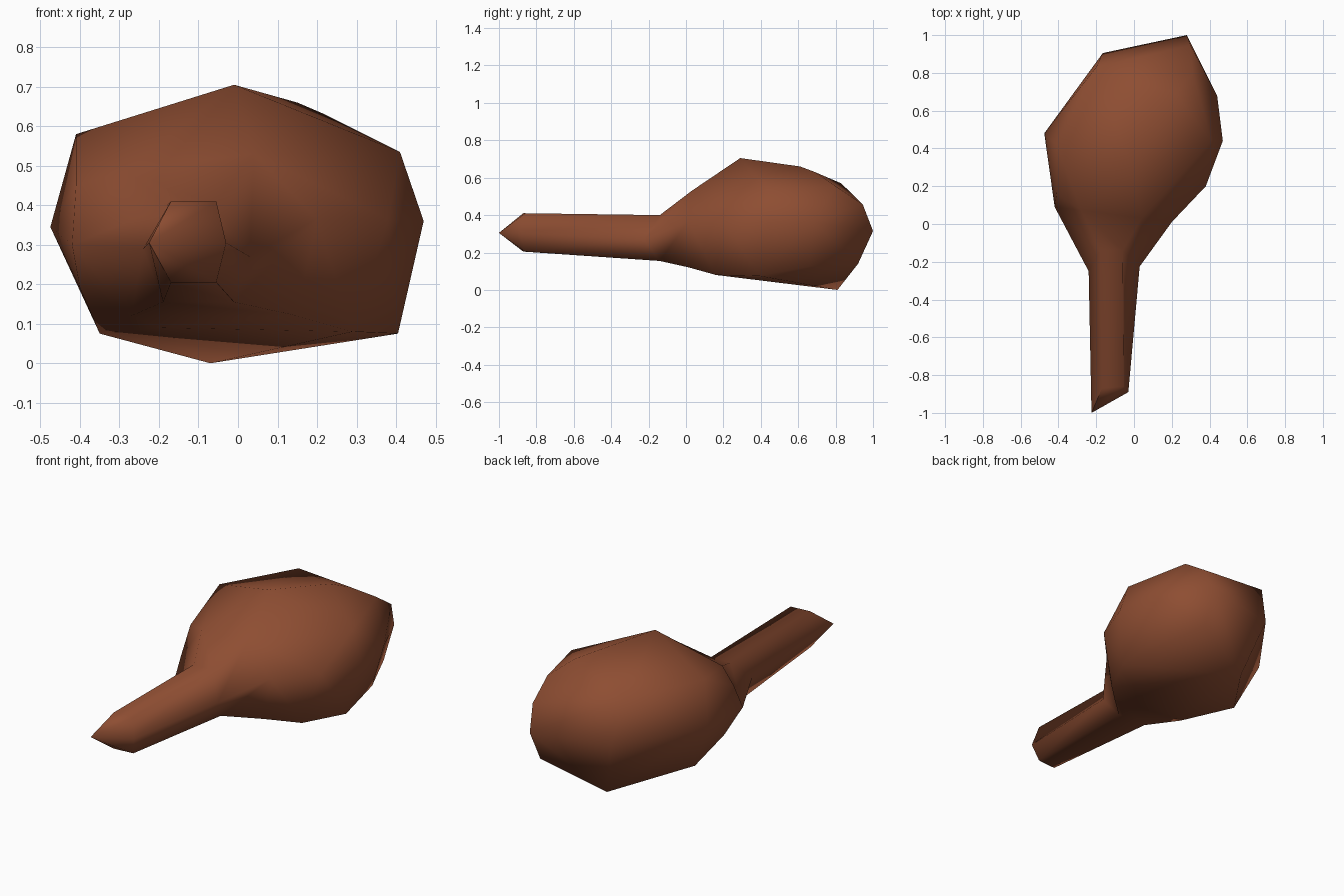
import bpy, bmesh, math

cube = bpy.data.objects.get("Cube")
if cube:
    bpy.data.objects.remove(cube, do_unlink=True)

# Roasted brown colour
brown = bpy.data.materials.new("roasted_brown")
brown.use_nodes = True
colour = (0.27, 0.075, 0.032, 1)
brown.diffuse_color = colour
brown.node_tree.nodes["Principled BSDF"].inputs["Base Color"].default_value = colour

bm = bmesh.new()


def ring(points):
    return [bm.verts.new(p) for p in points]


def bridge(a, b):
    for i in range(len(a)):
        j = (i + 1) % len(a)
        bm.faces.new((a[i], a[j], b[j], b[i]))


# Shoulder: a tilted six-sided ring where the bone enters the meat
outline = [(-.42, .30), (-.28, .49), (.04, .53), (.2, .365), (.15, .12), (-.27, .12)]
shoulder = ring([(x, .036 - .129 * x, z) for x, z in outline])

# Meat: the rounded, faceted bulk, closed round its key corners
bulk = ring([
    (-.01, .29, .705), (.15, .61, .66), (.22, .69, .63), (-.41, .42, .58),
    (-.41, .16, .45), (.41, .44, .535), (.47, .44, .36), (.44, .68, .36),
    (.38, .2, .365), (-.475, .48, .345), (-.40, .23, .19),
    (.28, 1, .315), (.3, .945, .457), (.31, .8, .555), (.27, .92, .14),
    (-.2, .83, .57), (-.165, .905, .325),
    (-.07, .81, 0), (-.35, .42, .075), (.405, .39, .075), (.29, .16, .08),
    (-.2, .16, .09), (.38, .66, .125),
])
bmesh.ops.convex_hull(bm, input=shoulder + bulk)
cap = [f for f in bm.faces if all(v in shoulder for v in f.verts)]
bmesh.ops.delete(bm, geom=cap, context='FACES')

# Neck and bone handle: six-sided rings joined to the shoulder
neck = ring([(-.24, -.25, .29), (-.18, -.14, .40), (-.06, -.14, .40),
             (.03, -.225, .27), (-.01, -.14, .155), (-.19, -.14, .155)])
tip = ring([(-.225, -1, .305), (-.17, -.87, .41), (-.055, -.86, .41),
            (-.03, -.89, .305), (-.055, -.86, .205), (-.17, -.87, .205)])
bridge(shoulder, neck)
bridge(neck, tip)

# Bevelled end of the bone, split along its middle ridge
bm.faces.new(tip[:4])
bm.faces.new([tip[0], tip[3], tip[4], tip[5]])

loose = [v for v in bm.verts if not v.link_faces]
bmesh.ops.delete(bm, geom=loose, context='VERTS')
bmesh.ops.recalc_face_normals(bm, faces=bm.faces)

mesh = bpy.data.meshes.new("meat_on_bone")
bm.to_mesh(mesh)
bm.free()
mesh.materials.append(brown)
obj = bpy.data.objects.new("meat_on_bone", mesh)
bpy.context.collection.objects.link(obj)
bpy.context.view_layer.objects.active = obj
obj.select_set(True)
bpy.ops.object.shade_smooth_by_angle(angle=math.radians(75))
